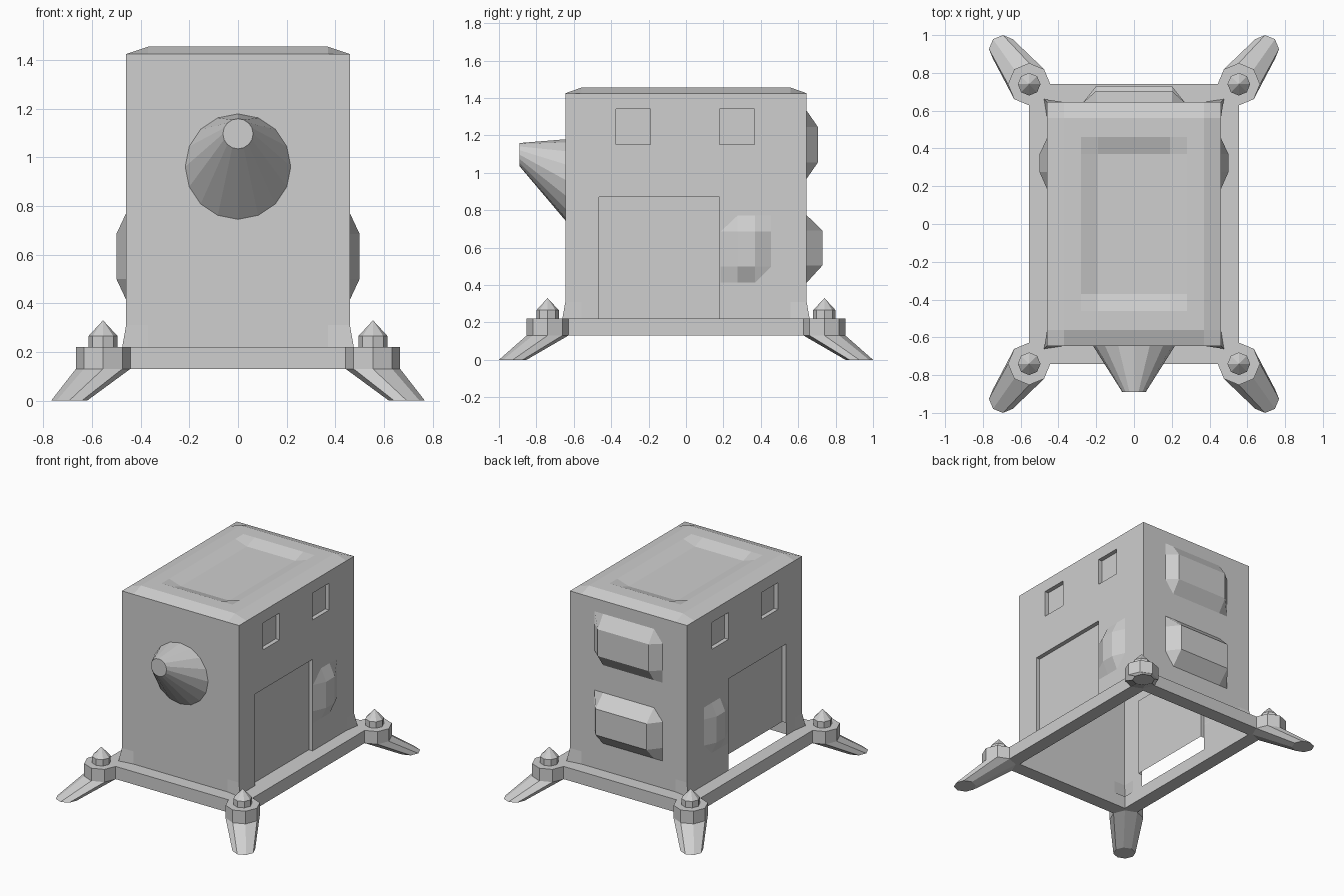
import bpy, bmesh, math
from mathutils import Vector

if "Cube" in bpy.data.objects:
    bpy.data.objects.remove(bpy.data.objects["Cube"])

grey = bpy.data.materials.new("plain_grey")
grey.diffuse_color = (0.62, 0.62, 0.62, 1)
grey.use_nodes = True
grey.node_tree.nodes["Principled BSDF"].inputs["Base Color"].default_value = grey.diffuse_color

X, Y, Z = Vector((1, 0, 0)), Vector((0, 1, 0)), Vector((0, 0, 1))
HX, HY, Z0, Z1 = 0.46, 0.645, 0.22, 1.425   # hull half sizes, bottom and eaves


def finish(name, bm):
    bmesh.ops.remove_doubles(bm, verts=bm.verts, dist=1e-5)
    bmesh.ops.recalc_face_normals(bm, faces=bm.faces)
    me = bpy.data.meshes.new(name)
    bm.to_mesh(me)
    bm.free()
    me.materials.append(grey)
    ob = bpy.data.objects.new(name, me)
    bpy.context.collection.objects.link(ob)
    return ob


def tube(name, rings, u, v, n=8):
    """Skin a stack of (centre, radius) rings lying in the u-v plane."""
    bm = bmesh.new()
    loops = []
    for c, r in rings:
        loops.append([bm.verts.new(Vector(c) + r * (math.cos(2 * math.pi * i / n) * u
                      + math.sin(2 * math.pi * i / n) * v)) for i in range(n)])
    for a, b in zip(loops, loops[1:]):
        for i in range(n):
            j = (i + 1) % n
            bm.faces.new((a[i], a[j], b[j], b[i]))
    for (c, r), loop in ((rings[0], loops[0]), (rings[-1], loops[-1])):
        if r > 0:
            bm.faces.new(loop)
    return finish(name, bm)


def pillow(name, us, vs, levels, u, v, w):
    """Grid panel whose height along w depends on the ring from the border."""
    bm = bmesh.new()
    n = len(us)
    g = [[bm.verts.new(u * us[i] + v * vs[j] + w * levels[min(i, j, n - 1 - i, n - 1 - j)])
          for j in range(n)] for i in range(n)]
    for i in range(n - 1):
        for j in range(n - 1):
            bm.faces.new((g[i][j], g[i + 1][j], g[i + 1][j + 1], g[i][j + 1]))
    ob = finish(name, bm)
    # open panels: make the faces look outwards along w
    me = ob.data
    if sum(p.area * p.normal.dot(w) for p in me.polygons) < 0:
        me.flip_normals()
    return ob


def box(name, lo, hi):
    bm = bmesh.new()
    bmesh.ops.create_cube(bm, size=1)
    for p in bm.verts:
        p.co = Vector([lo[k] if p.co[k] < 0 else hi[k] for k in range(3)])
    return finish(name, bm)


def mirrored(vals):
    return [-a for a in vals] + list(reversed(vals))


# hull walls: open box, cut along door, window and corner lines
door = (-0.465, 0.18, Z0, 0.87)
windows = [(-0.375, -0.19, 1.15, 1.34), (0.18, 0.365, 1.15, 1.34)]
bm = bmesh.new()
bmesh.ops.create_cube(bm, size=1)
for p in bm.verts:
    p.co = Vector((math.copysign(HX, p.co.x), math.copysign(HY, p.co.y), Z0 if p.co.z < 0 else Z1))
bm.normal_update()
bmesh.ops.delete(bm, geom=[f for f in bm.faces if abs(f.normal.z) > 0.5], context='FACES')
cuts = [(X, -0.37), (X, 0.37), (Y, -0.56), (Y, 0.56), (Y, -0.465), (Y, -0.375), (Y, -0.19),
        (Y, 0.18), (Y, 0.365), (Z, 0.31), (Z, 0.87), (Z, 1.15), (Z, 1.34)]
for axis, d in cuts:
    bmesh.ops.bisect_plane(bm, geom=bm.verts[:] + bm.edges[:] + bm.faces[:],
                           plane_co=axis * d, plane_no=axis, dist=1e-5)

# recessed doors and windows on both sides
for side in (-1, 1):
    for y0, y1, z0, z1 in [door] + windows:
        region = []
        for f in bm.faces:
            c = f.calc_center_median()
            if abs(c.x - side * HX) < 1e-4 and y0 < c.y < y1 and z0 < c.z < z1:
                region.append(f)
        new = bmesh.ops.extrude_face_region(bm, geom=region)["geom"]
        old = [f for f in region if f.is_valid]
        if old:
            bmesh.ops.delete(bm, geom=old, context='FACES')
        bmesh.ops.translate(bm, vec=X * (-0.03 * side),
                            verts=[e for e in new if isinstance(e, bmesh.types.BMVert)])

# open slot under the left door
slot = []
for f in bm.faces:
    c = f.calc_center_median()
    if c.x < 0 and abs(c.x) < HX - 0.005 and door[0] - 0.01 < c.y < door[1] + 0.01 \
            and c.z < 0.31 and abs(c.y) < HY - 0.01:
        slot.append(f)
bmesh.ops.delete(bm, geom=slot, context='FACES')

# bottom corners flare out a little
for p in bm.verts:
    if p.co.z < Z0 + 0.01 and abs(p.co.x) > HX - 0.01 and abs(p.co.y) > HY - 0.01:
        p.co.x *= 1.035
        p.co.y *= 1.025
finish("hull_walls", bm)

# roof: raised slab with a shallow sunken panel
pillow("roof", mirrored([HX, 0.37, 0.28, 0.19]), mirrored([HY, 0.56, 0.46, 0.37]),
       [Z1, 1.455, 1.455, 1.425], X, Y, Z)

# bulging panels on the back and sides
back_x = mirrored([0.27, 0.2])
pillow("upper_back_bulge", back_x, [0.965, 1.055, 1.245, 1.335], [HY - 0.002, 0.705], X, Z, Y)
pillow("lower_back_bulge", back_x, [0.41, 0.505, 0.69, 0.775], [HY - 0.002, 0.73], X, Z, Y)
for side, label in ((-1, "left"), (1, "right")):
    pillow(label + "_side_bulge", [0.18, 0.275, 0.37, 0.46], [0.41, 0.5, 0.685, 0.775],
           [HX - 0.002, 0.5], Y, Z, X * side)

# front nozzle
tube("front_nozzle", [((0, -HY, 0.962), 0.217), ((0, -0.89, 1.097), 0.062)], X, Z, 16)

# base frame beams
for s, fb, lr in ((-1, "front", "left"), (1, "back", "right")):
    ya, yb = sorted((s * 0.64, s * 0.74))
    xa, xb = sorted((s * 0.457, s * 0.555))
    box(fb + "_beam", (-0.555, ya, 0.13), (0.555, yb, 0.22))
    box(lr + "_beam", (xa, -0.64, 0.13), (xb, 0.64, 0.22))

# corner collars, spikes and splayed legs
for sx, lr in ((-1, "left"), (1, "right")):
    for sy, fb in ((-1, "front"), (1, "back")):
        x, y, tag = sx * 0.555, sy * 0.74, fb + "_" + lr
        tube(tag + "_collar", [((x, y, 0.13), 0.112), ((x, y, 0.22), 0.112)], X, Y)
        tube(tag + "_spike", [((x, y, 0.22), 0.06), ((x, y, 0.265), 0.06), ((x, y, 0.33), 0)], X, Y)
        tube(tag + "_leg", [((sx * 0.694, sy * 0.926, 0), 0.074), ((x, y, 0.13), 0.112)], X, Y)
